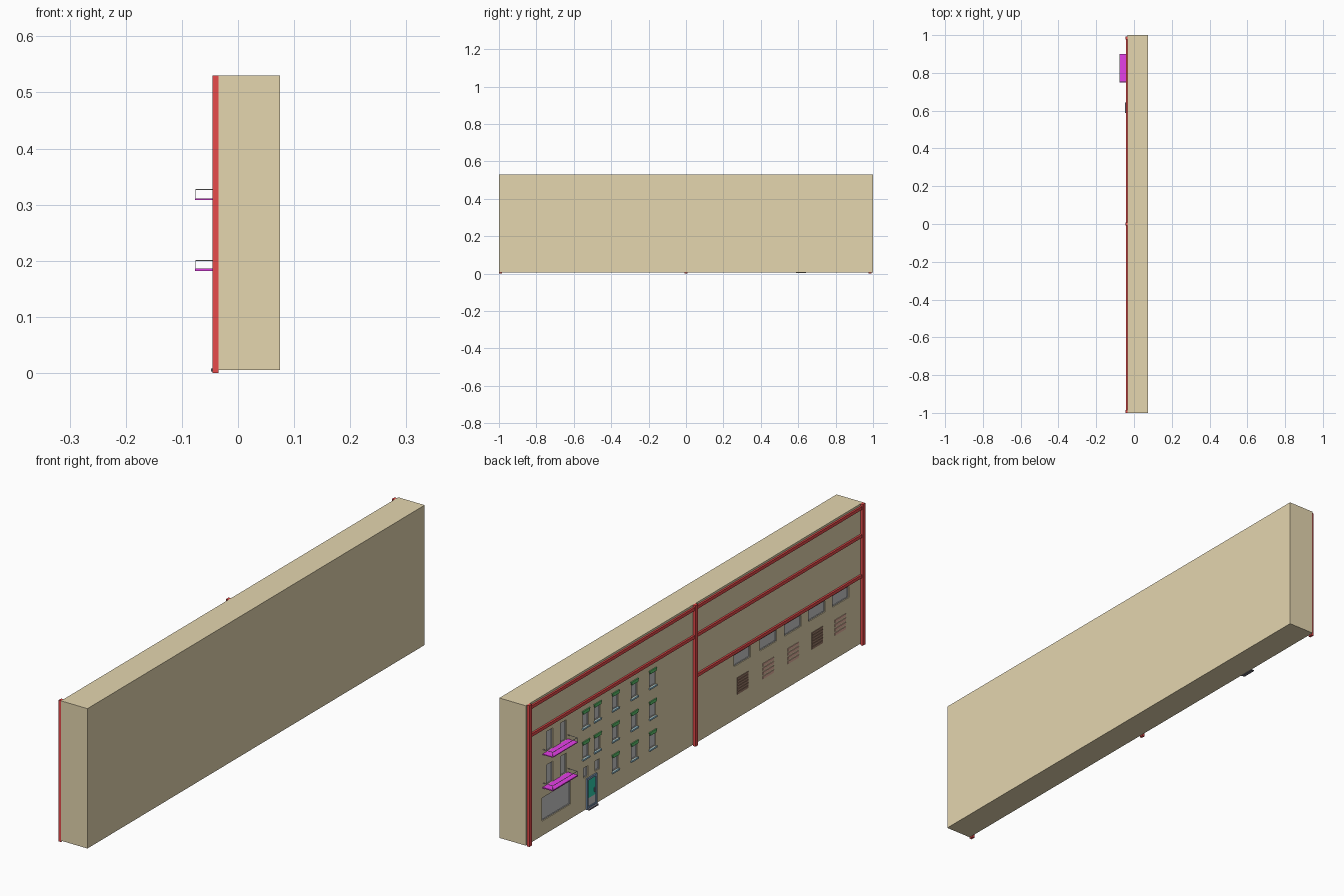
import bpy, bmesh

if "Cube" in bpy.data.objects:
    bpy.data.objects.remove(bpy.data.objects["Cube"])

WALL = -0.035  # x of the decorated wall plane; outside is -x


def mat(name, r, g, b):
    m = bpy.data.materials.new(name)
    m.diffuse_color = (r, g, b, 1)
    m.use_nodes = True
    m.node_tree.nodes["Principled BSDF"].inputs["Base Color"].default_value = m.diffuse_color
    return m


TAN = mat("tan_wall", 0.78, 0.67, 0.43)
RED = mat("red_trim", 0.80, 0.07, 0.07)
MAGENTA = mat("magenta_slab", 0.78, 0.05, 0.80)
GREEN = mat("green_lintel", 0.12, 0.58, 0.16)
BLUE = mat("blue_sill", 0.35, 0.58, 0.68)
FRAME = mat("door_frame_blue", 0.22, 0.34, 0.50)
TEAL = mat("teal_door", 0.03, 0.62, 0.42)
DARK = mat("dark_step", 0.16, 0.16, 0.20)
BROWN = mat("dark_boards", 0.33, 0.20, 0.14)
SALMON = mat("salmon_boards", 0.78, 0.46, 0.36)


def boxes(name, spans, material=None):
    """One object made of boxes, each (x0, x1, y0, y1, z0, z1)."""
    bm = bmesh.new()
    for x0, x1, y0, y1, z0, z1 in spans:
        for v in bmesh.ops.create_cube(bm, size=1)["verts"]:
            v.co = ((x0 + x1) / 2 + v.co.x * (x1 - x0),
                    (y0 + y1) / 2 + v.co.y * (y1 - y0),
                    (z0 + z1) / 2 + v.co.z * (z1 - z0))
    me = bpy.data.meshes.new(name)
    bm.to_mesh(me)
    bm.free()
    ob = bpy.data.objects.new(name, me)
    bpy.context.collection.objects.link(ob)
    if material:
        me.materials.append(material)
    return ob


def frame(x0, x1, y0, y1, z0, z1, t):
    """Four bars around an opening."""
    return [(x0, x1, y0, y0 + t, z0, z1), (x0, x1, y1 - t, y1, z0, z1),
            (x0, x1, y0 + t, y1 - t, z0, z0 + t), (x0, x1, y0 + t, y1 - t, z1 - t, z1)]


def lintel(name, y, z):
    """Flared window head: wider at the top than at the bottom."""
    ob = boxes(name, [(WALL - 0.004, WALL + 0.001, y - 0.022, y + 0.022, z, z + 0.012)], GREEN)
    for v in ob.data.vertices:
        if v.co.z < z + 0.006:
            v.co.y = y + (v.co.y - y) * 0.8
    return ob


# Openings as (y0, y1, z0, z1)
shop = [(0.735, 0.905, 0.06, 0.147)]
balcony_doors = [(y - 0.018, y + 0.018, z, z + 0.075)
                 for y in (0.858, 0.777) for z in (0.186, 0.311)]
sash_spots = [(y, z) for y in (0.645, 0.576, 0.469, 0.357, 0.248)
              for z in (0.086, 0.201, 0.317) if z > 0.1 or y < 0.5]
sashes = [(y - 0.017, y + 0.017, z, z + 0.052) for y, z in sash_spots]
small = [(y - 0.013, y + 0.013, 0.127, 0.165) for y in (0.645, 0.576)]
high_windows = [(y - 0.049, y + 0.049, 0.205, 0.247)
                for y in (-0.283, -0.438, -0.584, -0.726, -0.867)]
openings = shop + balcony_doors + sashes + small + high_windows

# Building block with recessed openings
body = boxes("building_body", [(WALL, 0.075, -1, 1, 0.005, 0.53)], TAN)
cutter = boxes("opening_cutter", [(WALL - 0.02, WALL + 0.008, *o) for o in openings])
cutter.hide_render = True
mod = body.modifiers.new("openings", "BOOLEAN")
mod.object, mod.operation, mod.solver = cutter, "DIFFERENCE", "EXACT"
bpy.context.view_layer.objects.active = body
bpy.ops.object.modifier_apply(modifier=mod.name)
bpy.data.objects.remove(cutter)

# Glass and slim frames
boxes("window_glass", [(WALL + 0.005, WALL + 0.0085, *o) for o in openings])
boxes("window_frames", [b for o in openings for b in frame(WALL + 0.003, WALL + 0.006, *o, 0.003)])

# Lintels and sills of the sash windows
for i, (y, z) in enumerate(sash_spots):
    lintel(f"window_lintel_{i + 1}", y, z + 0.052)
boxes("window_sills", [(WALL - 0.005, WALL + 0.003, y - 0.021, y + 0.021, z - 0.006, z)
                       for y, z in sash_spots], BLUE)

# Red columns and bands
boxes("red_columns", [(-0.045, WALL, y - 0.008, y + 0.008, 0, 0.53)
                      for y in (0.985, 0.0, -0.992)], RED)
bands = [(0.008, 0.977, z) for z in (0.411, 0.516)]
bands += [(-0.984, -0.008, z) for z in (0.26, 0.411, 0.516)]
boxes("red_bands", [(-0.042, WALL, y0, y1, z - 0.006, z + 0.006) for y0, y1, z in bands], RED)

# Balconies with thin railings
for i, (z, h) in enumerate(((0.182, 0.004), (0.308, 0.003))):
    boxes(f"balcony_slab_{i + 1}", [(-0.077, WALL, 0.75, 0.90, z, z + h)], MAGENTA)
    t, r = 0.0015, z + 0.018
    rails = [(-0.076, -0.076 + t, 0.752, 0.898, r, r + t)]
    for y in (0.752, 0.898 - t):
        rails += [(-0.076, WALL, y, y + t, r, r + t),
                  (-0.076, -0.076 + t, y, y + t, z + h, r)]
    boxes(f"balcony_railing_{i + 1}", rails)

# Entrance door, frame, kick panel, handle and step
boxes("door_frame", frame(-0.040, WALL, 0.582, 0.642, 0.005, 0.12, 0.008), FRAME)
boxes("door_panel", [(-0.037, WALL, 0.59, 0.634, 0.043, 0.112)], TEAL)
boxes("door_kick_panel", [(-0.037, WALL, 0.59, 0.634, 0.013, 0.043)])
boxes("door_handle", [(-0.040, -0.037, 0.594, 0.598, 0.055, 0.07)], DARK)
boxes("door_step", [(-0.048, WALL, 0.587, 0.642, 0.003, 0.008)], DARK)

# Boarded openings: dense dark boards and spaced salmon boards
for i, (y, dark) in enumerate(((-0.285, 1), (-0.437, 0), (-0.585, 0), (-0.727, 1), (-0.864, 0))):
    n, h = (6, 0.0095) if dark else (4, 0.010)
    step = (0.158 - 0.094) / n
    boxes(f"boards_{i + 1}", [(-0.037, WALL, y - 0.033, y + 0.033, 0.094 + k * step, 0.094 + k * step + h)
                              for k in range(n)], BROWN if dark else SALMON)
